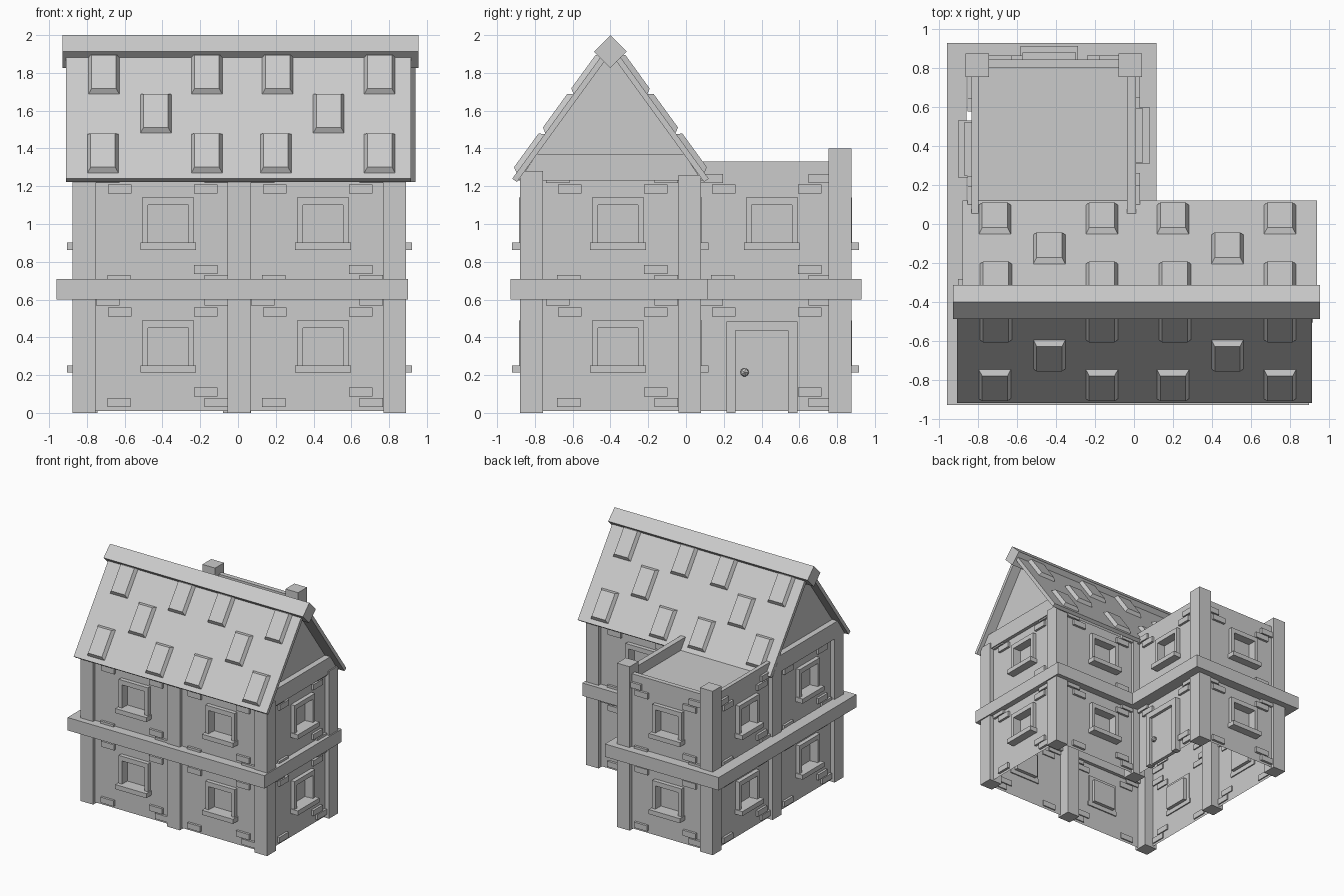
import bpy, bmesh, math
from mathutils import Matrix, Vector

if "Cube" in bpy.data.objects:
    bpy.data.objects.remove(bpy.data.objects["Cube"])

stone = bpy.data.materials.new("grey stone")
stone.diffuse_color = (0.6, 0.6, 0.6, 1)
stone.use_nodes = True
stone.node_tree.nodes["Principled BSDF"].inputs["Base Color"].default_value = stone.diffuse_color


def finish(name, bm):
    bmesh.ops.recalc_face_normals(bm, faces=bm.faces)
    me = bpy.data.meshes.new(name)
    bm.to_mesh(me)
    bm.free()
    me.materials.append(stone)
    ob = bpy.data.objects.new(name, me)
    bpy.context.collection.objects.link(ob)
    return ob


def box(bm, x0, x1, y0, y1, z0, z1, M=Matrix(), taper=0.0):
    """Box in the frame M; taper narrows the z1 face."""
    vs = []
    for z, t in ((z0, 0), (z1, taper)):
        for x, y in ((x0 + t, y0 + t), (x1 - t, y0 + t), (x1 - t, y1 - t), (x0 + t, y1 - t)):
            vs.append(bm.verts.new(M @ Vector((x, y, z))))
    for f in ((3, 2, 1, 0), (4, 5, 6, 7), (0, 1, 5, 4), (1, 2, 6, 5), (2, 3, 7, 6), (3, 0, 4, 7)):
        bm.faces.new([vs[i] for i in f])


def prism(bm, pts, vec):
    """Extrude a closed 3D polygon along vec."""
    f = bm.faces.new([bm.verts.new(p) for p in pts])
    r = bmesh.ops.extrude_face_region(bm, geom=[f])
    bmesh.ops.translate(bm, vec=vec, verts=[v for v in r["geom"] if isinstance(v, bmesh.types.BMVert)])


def frame(o, u, v, n):
    M = Matrix((u, v, n)).transposed().to_4x4()
    M.translation = o
    return M


# L-shaped body
bm = bmesh.new()
L = [(-.835, -.85), (.85, -.85), (.85, .05), (.01, .05), (.01, .845), (-.835, .845)]
prism(bm, [(x, y, .01) for x, y in L], (0, 0, 1.23))
body = finish("house_walls", bm)

# wall panels: centre on the wall plane, outward direction, has door
panels = [((-.405, -.85), (0, -1), 0), ((.415, -.85), (0, -1), 0),
          ((.85, -.395), (1, 0), 0), ((.41, .05), (0, 1), 0),
          ((.01, .42), (1, 0), 1), ((-.4, .845), (0, 1), 0),
          ((-.835, .42), (-1, 0), 0), ((-.835, -.395), (-1, 0), 0)]
bricks = [(-.225, .055), (.235, .11), (.29, .055), (.235, .535), (.29, .592), (-.22, .535), (-.285, .592)]
cut, frames, sills, plates, door = (bmesh.new() for _ in range(5))
for (px, py), (nx, ny), has_door in panels:
    # local x = viewer's right, y = up, z = outward
    M = frame((px, py, 0), (-ny, nx, 0), (0, 0, 1), (nx, ny, 0))
    for storey in (0, 1):
        h = .65 * storey
        is_door = has_door and not storey
        for bx, bz in bricks:
            if is_door and bx < 0 and bz < .1:
                continue
            box(plates, bx - .062, bx + .062, bz + h - .024, bz + h + .024, -.01, .02, M)
        if is_door:
            for a, b, c, d in ((-.205, -.157, 0, .485), (.12, .17, 0, .485), (-.157, .12, .435, .485)):
                box(door, a, b, c, d, -.01, .045, M)
            box(door, -.157, .12, .01, .435, -.01, .02, M)
            bmesh.ops.create_icosphere(door, subdivisions=1, radius=.025,
                                       matrix=M @ Matrix.Translation((-.11, .215, .04)))
            continue
        c = .035
        box(cut, c - .107, c + .107, .25 + h, .45 + h, -.04, .02, M)
        for s in (-1, 1):
            a, b = sorted((c + s * .107, c + s * .138))
            box(frames, a, b, .25 + h, .49 + h, -.01, .035, M)
        box(frames, c - .107, c + .107, .45 + h, .49 + h, -.01, .035, M)
        box(sills, c - .147, c + .147, .213 + h, .252 + h, -.01, .07, M)
cutter = finish("window_cutter", cut)
mod = body.modifiers.new("window recesses", 'BOOLEAN')
mod.operation, mod.solver, mod.object = 'DIFFERENCE', 'EXACT', cutter
# apply the recesses, then open the underside so the shell is hollow
dg = bpy.context.evaluated_depsgraph_get()
body.data = bpy.data.meshes.new_from_object(body.evaluated_get(dg))
body.modifiers.clear()
bpy.data.objects.remove(cutter)
bm = bmesh.new()
bm.from_mesh(body.data)
under = [f for f in bm.faces if f.normal.z < -.9 and f.calc_center_median().z < .05]
bmesh.ops.delete(bm, geom=under, context='FACES')
bm.to_mesh(body.data)
bm.free()
finish("window_frames", frames)
finish("window_sills", sills)
finish("wall_bricks", plates)
finish("door", door)

# corner and middle posts
bm = bmesh.new()
for x, y, h in ((-.815, -.818, 1.28), (.005, -.818, 1.24), (.83, -.818, 1.28), (.83, .02, 1.26),
                (.01, .02, 1.24), (-.815, .02, 1.26), (-.805, .815, 1.4), (-.02, .815, 1.4)):
    box(bm, x - .06, x + .06, y - .06, y + .06, 0, h)
finish("posts", bm)

# belt beams between the storeys
bm = bmesh.new()
for x0, x1, y0, y1 in ((-.96, .9, -.93, -.82), (.8, .9, -.82, .115), (.115, .8, .02, .115),
                       (.01, .115, .02, .93), (-.86, .01, .82, .93), (-.96, -.86, -.82, .93)):
    box(bm, x0, x1, y0, y1, .6, .71)
finish("belt_beams", bm)

# terrace parapet on the wing
bm = bmesh.new()
for x0, x1, y0, y1 in ((-.035, .01, .05, .77), (-.835, -.8, .05, .77), (-.76, -.06, .805, .845)):
    box(bm, x0, x1, y0, y1, 1.2, 1.33)
finish("terrace_parapet", bm)

# gable walls with tie beams
bm = bmesh.new()
for x in (-.83, .81):
    prism(bm, [(x, -.89, 1.23), (x, .09, 1.23), (x, -.4, 1.92)], (.02, 0, 0))
for x in (-.88, .78):
    prism(bm, [(x, -.885, 1.23), (x, .085, 1.23), (x, -.01, 1.37), (x, -.79, 1.37)], (.1, 0, 0))
finish("gable_walls", bm)

# roof slopes and raised shingles
cs, sn = math.cos(math.radians(54)), math.sin(math.radians(54))
slope, tiles = bmesh.new(), bmesh.new()
for side, x0, x1 in ((1, -.91, .915), (-1, -.88, .94)):
    M = frame((0, -.4 - side * .52, 1.24), (1, 0, 0), (0, side * cs, sn), (0, -side * sn, cs))
    box(slope, x0, x1, 0, .87, -.03, 0, M)
    for s, xs in ((.165, (-.715, -.165, .2, .75)), (.425, (-.435, .48)), (.68, (-.71, -.165, .21, .75))):
        for x in xs:
            box(tiles, x - .085, x + .085, s - .13, s + .13, -.005, .028, M, taper=.02)
finish("roof_slopes", slope)
finish("roof_shingles", tiles)

# square ridge beam standing on its edge
bm = bmesh.new()
r = .087
prism(bm, [(-.93, -.4, 2), (-.93, -.4 - r, 2 - r), (-.93, -.4, 2 - 2 * r), (-.93, -.4 + r, 2 - r)], (1.885, 0, 0))
finish("ridge_beam", bm)
